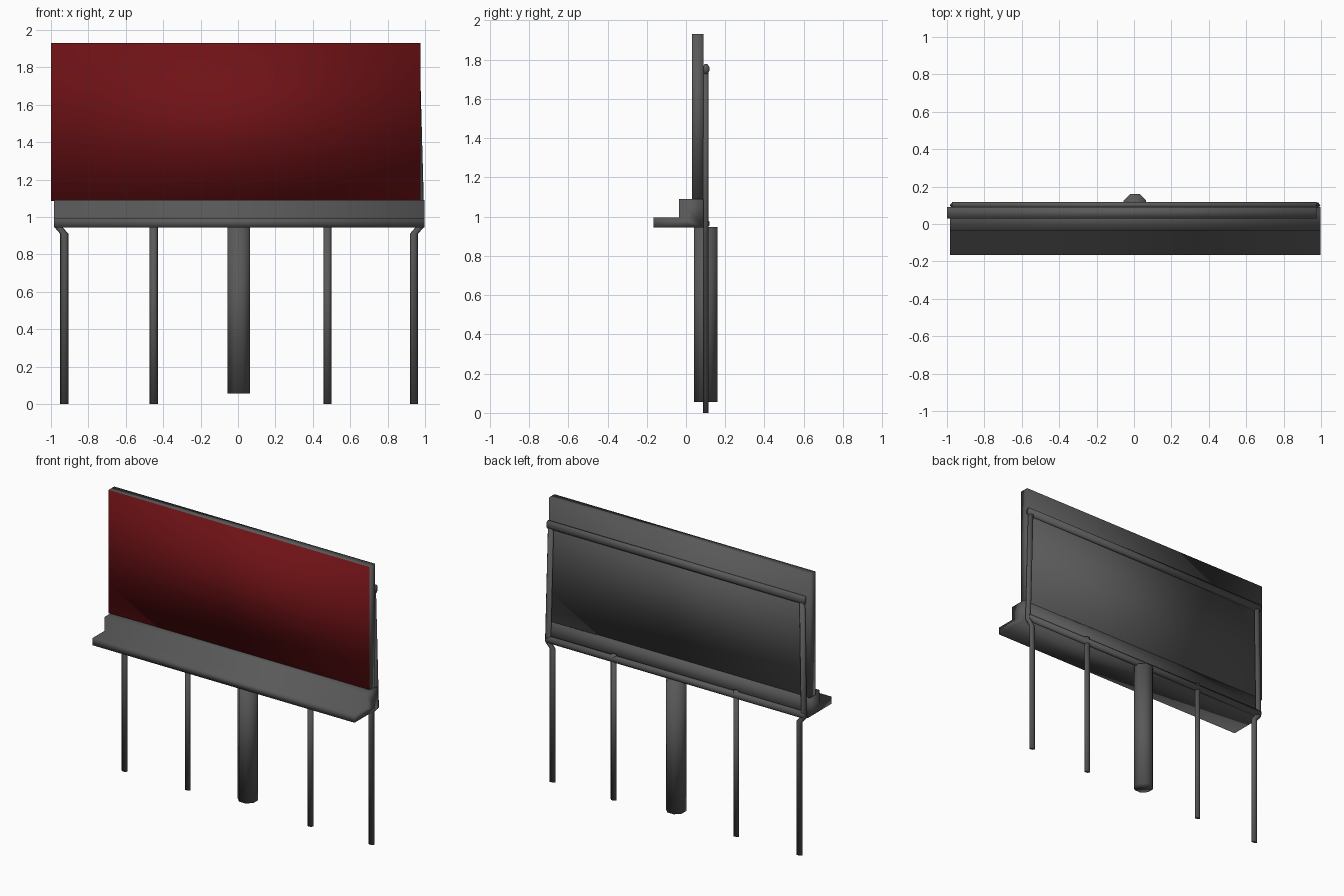
import bpy, bmesh
from math import cos, sin, pi

if "Cube" in bpy.data.objects:
    bpy.data.objects.remove(bpy.data.objects["Cube"])


def material(name, r, g, b):
    m = bpy.data.materials.new(name)
    m.diffuse_color = (r, g, b, 1)
    m.use_nodes = True
    m.node_tree.nodes["Principled BSDF"].inputs["Base Color"].default_value = m.diffuse_color
    return m


GREY = material("dark_grey", 0.1, 0.1, 0.1)
RED = material("dark_red", 0.16, 0.006, 0.008)


def finish(name, bm):
    bmesh.ops.recalc_face_normals(bm, faces=bm.faces)
    for f in bm.faces:
        f.smooth = True
    me = bpy.data.meshes.new(name)
    bm.to_mesh(me)
    bm.free()
    me.materials.append(GREY)
    ob = bpy.data.objects.new(name, me)
    bpy.context.collection.objects.link(ob)
    return ob


def loft(name, rings):
    """Skin a list of equal-length point rings and cap both ends."""
    bm = bmesh.new()
    rows = [[bm.verts.new(p) for p in r] for r in rings]
    n = len(rows[0])
    for a, b in zip(rows, rows[1:]):
        for i in range(n):
            j = (i + 1) % n
            bm.faces.new((a[i], a[j], b[j], b[i]))
    bm.faces.new(rows[0])
    bm.faces.new(rows[-1])
    return finish(name, bm)


def circle(n, ru, rv, turn=0.0):
    return [(ru * cos(2 * pi * i / n + turn), rv * sin(2 * pi * i / n + turn))
            for i in range(n)]


def upright(name, path, section, y):
    return loft(name, [[(x + u, y + v, z) for u, v in section] for x, z in path])


def along_x(name, x0, x1, profile):
    return loft(name, [[(x, y, z) for y, z in profile] for x in (x0, x1)])


# Display board, red on the front face only
board = along_x("display_board", -1.0, 0.975,
                [(0.03, 1.085), (0.09, 1.085), (0.09, 1.93), (0.03, 1.93)])
board.data.materials.append(RED)
for f in board.data.polygons:
    if f.normal.y < -0.9:
        f.material_index = 1

# Stepped walkway under the board
along_x("stepped_ledge", -0.985, 0.998,
        [(-0.165, 0.945), (0.09, 0.945), (0.09, 1.09), (-0.035, 1.09),
         (-0.035, 0.995), (-0.165, 0.995)])

# Central octagonal post
upright("central_post", [(0.005, 0.055), (0.005, 0.947)],
        circle(8, 0.065, 0.065, pi / 8), 0.1)

# Inner and outer legs; the outer ones kink outward into the rear frame
tube = circle(6, 0.022, 0.016)
for i, x in enumerate((-0.451, 0.478)):
    upright(f"inner_leg_{i + 1}", [(x, 0), (x, 0.995)], tube, 0.1)
upright("outer_leg_left", [(-0.929, 0), (-0.929, 0.91), (-0.963, 0.95),
                           (-0.95, 1.75)], tube, 0.1)
upright("outer_leg_right", [(0.941, 0), (0.941, 0.91), (0.975, 0.95),
                            (0.953, 1.75)], tube, 0.1)

# Horizontal rails of the rear frame
for name, z, r in (("top_rail", 1.752, 0.028), ("bottom_rail", 0.965, 0.024)):
    along_x(name, -0.973, 0.975,
            [(0.102 + u, z + v) for u, v in circle(8, 0.018, r, pi / 8)])
